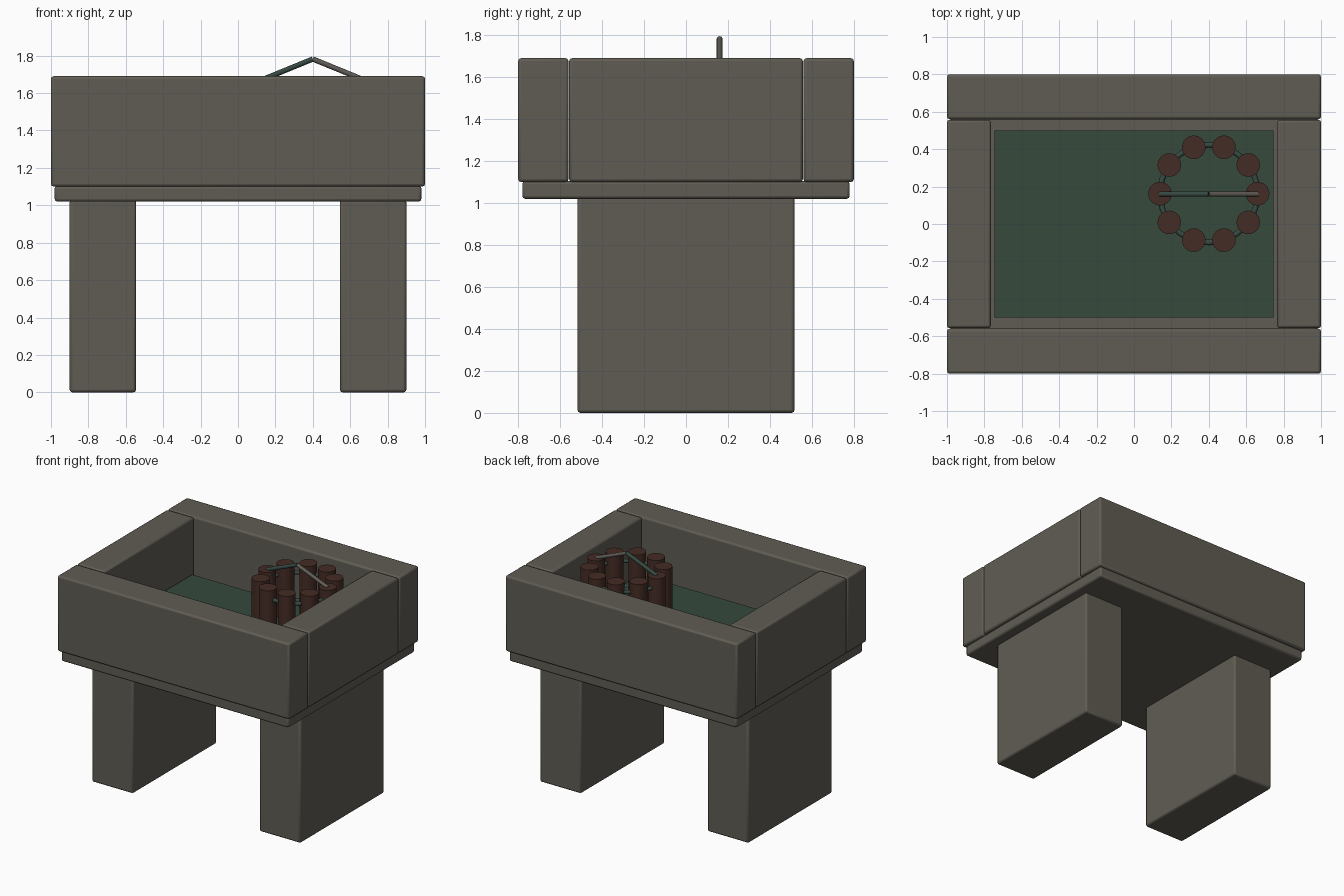
import bpy, math
from mathutils import Vector

if "Cube" in bpy.data.objects:
    bpy.data.objects.remove(bpy.data.objects["Cube"])


def material(name, color):
    m = bpy.data.materials.new(name)
    m.diffuse_color = (*color, 1)
    m.use_nodes = True
    m.node_tree.nodes["Principled BSDF"].inputs["Base Color"].default_value = m.diffuse_color
    return m


STONE = material("grey stone", (0.118, 0.108, 0.088))
WATER = material("murky green water", (0.037, 0.067, 0.046))
WOOD = material("dark brown wood", (0.060, 0.025, 0.018))
IRON = material("dark green metal", (0.037, 0.067, 0.055))
WORN = material("worn grey metal", (0.118, 0.108, 0.095))


def finish(name, mat):
    ob = bpy.context.object
    ob.name = name
    ob.data.materials.append(mat)
    return ob


def block(name, x, y, z, mat=STONE, bevel=0.014):
    """Box given by its (min, max) range on each axis, with softened edges."""
    mid = [(a + b) / 2 for a, b in (x, y, z)]
    bpy.ops.mesh.primitive_cube_add(size=1, location=mid)
    ob = finish(name, mat)
    ob.scale = [b - a for a, b in (x, y, z)]
    bpy.ops.object.transform_apply(location=False, rotation=False, scale=True)
    if bevel:
        mod = ob.modifiers.new("soft edges", "BEVEL")
        mod.width, mod.segments = bevel, 2
        bpy.ops.object.shade_smooth_by_angle(angle=math.radians(30))
    return ob


def rod(name, a, b, radius, mat, sides=24):
    """Cylinder from point a to point b."""
    a, b = Vector(a), Vector(b)
    d = b - a
    bpy.ops.mesh.primitive_cylinder_add(
        vertices=sides, radius=radius, depth=d.length, location=(a + b) / 2,
        rotation=d.to_track_quat("Z", "Y").to_euler())
    ob = finish(name, mat)
    bpy.ops.object.shade_smooth_by_angle(angle=math.radians(40))
    return ob


# Stone basin: base slab, long walls, end walls and pillar legs
block("base_slab", (-0.98, 0.98), (-0.78, 0.78), (1.02, 1.105))
for s, side in ((-1, "left"), (1, "right")):
    block(side + "_leg", sorted((s * 0.545, s * 0.90)), (-0.517, 0.517), (0, 1.03))
    block(side + "_wall", sorted((s * 0.765, s * 1.0)), (-0.557, 0.557), (1.10, 1.69))
for s, side in ((-1, "front"), (1, "back")):
    block(side + "_wall", (-1, 1), sorted((s * 0.56, s * 0.80)), (1.10, 1.69))

# Water
block("water", (-0.745, 0.745), (-0.5, 0.5), (1.10, 1.27), WATER, 0)

# Bucket: ring of round staves
CX, CY, R, TOP = 0.40, 0.162, 0.261, 1.68
for i in range(10):
    a = math.tau * i / 10
    x, y = CX + R * math.cos(a), CY + R * math.sin(a)
    rod(f"bucket_stave_{i + 1}", (x, y, 1.16), (x, y, TOP), 0.063, WOOD)

# Bucket hoops
for name, z in (("upper_hoop", 1.60), ("lower_hoop", 1.38)):
    bpy.ops.mesh.primitive_torus_add(
        major_radius=R, minor_radius=0.015, major_segments=40,
        minor_segments=10, location=(CX, CY, z))
    finish(name, IRON)
    bpy.ops.object.shade_smooth_by_angle(angle=math.radians(60))

# Bucket handle: two slanted rods meeting in a peak
peak = (CX, CY - 0.002, 1.782)
rod("handle_left", (CX - 0.262, CY - 0.002, 1.675), peak, 0.014, IRON, 12)
rod("handle_right", (CX + 0.262, CY - 0.002, 1.675), peak, 0.014, WORN, 12)
